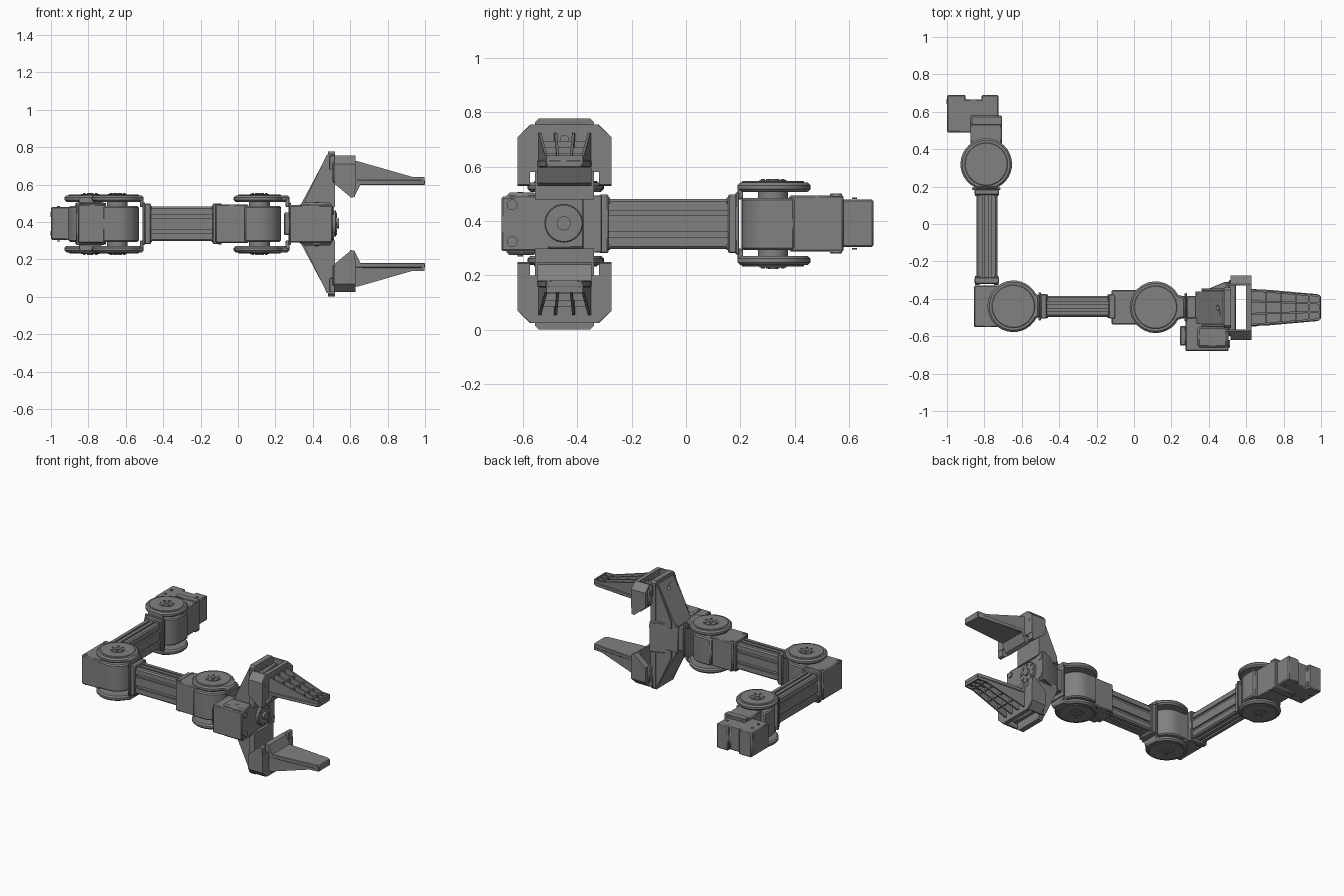
import bpy, bmesh, math
from mathutils import Matrix, Vector

if "Cube" in bpy.data.objects:
    bpy.data.objects.remove(bpy.data.objects["Cube"])

ZC = 0.39   # height of the arm's centre plane
grey = bpy.data.materials.new("mid grey")
grey.diffuse_color = (0.22, 0.22, 0.22, 1)
grey.use_nodes = True
grey.node_tree.nodes["Principled BSDF"].inputs["Base Color"].default_value = grey.diffuse_color
I = Matrix.Identity(4)


def finish(name, bm, M=I, bevel=0, smooth=True):
    bmesh.ops.recalc_face_normals(bm, faces=bm.faces)
    me = bpy.data.meshes.new(name)
    bm.to_mesh(me)
    bm.free()
    me.transform(M)
    me.materials.append(grey)
    ob = bpy.data.objects.new(name, me)
    bpy.context.collection.objects.link(ob)
    if bevel:
        m = ob.modifiers.new("bevel", 'BEVEL')
        m.width, m.segments, m.limit_method = bevel, 1, 'ANGLE'
        m.angle_limit = math.radians(40)
    if smooth:
        bpy.ops.object.select_all(action='DESELECT')
        ob.select_set(True)
        bpy.context.view_layer.objects.active = ob
        bpy.ops.object.shade_smooth_by_angle(angle=math.radians(30))
    return ob


def prism(name, pts, axis, a, b, M=I, bevel=0):
    """Extrude a 2D outline along an axis from a to b."""
    put = {'x': lambda u, v, w: (w, u, v), 'y': lambda u, v, w: (u, w, v),
           'z': lambda u, v, w: (u, v, w)}[axis]
    bm = bmesh.new()
    lo = [bm.verts.new(put(u, v, a)) for u, v in pts]
    hi = [bm.verts.new(put(u, v, b)) for u, v in pts]
    bm.faces.new(lo)
    bm.faces.new(hi)
    n = len(pts)
    for i in range(n):
        j = (i + 1) % n
        bm.faces.new((lo[i], lo[j], hi[j], hi[i]))
    return finish(name, bm, M, bevel)


def box(name, x0, x1, y0, y1, z0, z1, M=I, bevel=0.006):
    return prism(name, [(x0, y0), (x1, y0), (x1, y1), (x0, y1)], 'z', z0, z1, M, bevel)


def disc(name, u, v, r, axis, a, b, M=I, n=32, bevel=0):
    pts = [(u + r * math.cos(2 * math.pi * i / n), v + r * math.sin(2 * math.pi * i / n)) for i in range(n)]
    return prism(name, pts, axis, a, b, M, bevel)


def arc(r, t0, t1, n=28):
    return [(r * math.cos(t0 + (t1 - t0) * i / n), r * math.sin(t0 + (t1 - t0) * i / n)) for i in range(n + 1)]


def joint(tag, x, y, turn, back, w, fork):
    """Rotary joint: servo body towards local -x, fork towards local +x."""
    M = Matrix.Translation((x, y, ZC)) @ Matrix.Rotation(turn, 4, 'Z')
    # servo body with a rounded nose
    prism(tag + "_servo_body", arc(0.115, -math.pi / 2, math.pi / 2) + [(-0.08, 0.115), (-0.08, -0.115)],
          'z', -0.096, 0.096, M, 0.008)
    box(tag + "_servo_rear", -back, -0.06, -w, w, -0.102, 0.105, M)
    disc(tag + "_axle", 0, 0, 0.055, 'z', -0.13, 0.13, M)
    for s, side in ((1, "upper"), (-1, "lower")):
        # round fork cheek with a tongue to the end plate
        out = arc(0.138, 0.5, 2 * math.pi - 0.5) + [(fork, -0.055), (fork, 0.055)]
        prism(f"{tag}_{side}_cheek", out, 'z', s * 0.118, s * 0.152, M, 0.01)
        disc(f"{tag}_{side}_rim", 0, 0, 0.115, 'z', s * 0.15, s * 0.157, M, 40, 0.003)
        disc(f"{tag}_{side}_horn", 0, 0, 0.05, 'z', s * 0.15, s * 0.161, M)
        disc(f"{tag}_{side}_hub", 0, 0, 0.018, 'z', s * 0.15, s * 0.166, M, 12)
        for k in range(6):
            a = k * math.pi / 3
            disc(f"{tag}_{side}_horn_screw", 0.036 * math.cos(a), 0.036 * math.sin(a), 0.007,
                 'z', s * 0.15, s * 0.165, M, 8)
        # screws on the rear of the body
        for t in (-1, 1):
            disc(f"{tag}_{side}_body_screw", -back + 0.022, t * (w - 0.022), 0.01, 'z', s * 0.09, s * 0.109, M, 10)
        # fork leg reaching down to the end plate
        box(f"{tag}_{side}_fork_leg", fork - 0.02, fork, -0.06, 0.06, s * 0.09, s * 0.135, M, 0.003)
    box(tag + "_fork_plate", fork - 0.006, fork + 0.008, -0.075, 0.075, -0.112, 0.115, M, 0.003)
    return M


def link(tag, x, y, turn, length):
    """Slotted beam along local +x with end collars."""
    M = Matrix.Translation((x, y, ZC)) @ Matrix.Rotation(turn, 4, 'Z')
    q = [(0.012, 0.092), (0.012, 0.07), (0.024, 0.07), (0.024, 0.092), (0.047, 0.092), (0.056, 0.083),
         (0.056, 0.05), (0.044, 0.05), (0.044, 0.03), (0.056, 0.03)]
    half = q + [(u, -v) for u, v in reversed(q)]
    prism(tag + "_beam", half + [(-u, -v) for u, v in half], 'x', 0, length, M)
    for a, b, h in ((-0.005, 0.03, 0.108), (length - 0.03, length + 0.005, 0.108)):
        box(tag + "_collar", a, b, -0.066, 0.066, -h, h, M, 0.005)
        for s in (-1, 1):
            for t in (-1, 1):
                disc(tag + "_collar_screw", s * 0.05, t * 0.085, 0.012, 'x', a - 0.006, b + 0.006, M, 10)


# ---- base servo
base = [(-1, 0.49), (-0.725, 0.49), (-0.725, 0.69), (-0.815, 0.69), (-0.815, 0.665),
        (-0.90, 0.665), (-0.90, 0.69), (-1, 0.69)]
prism("base_servo", base, 'z', 0.305, 0.48, I, 0.006)
for z in (0.30, 0.485):
    for x, y in ((-0.96, 0.62), (-0.96, 0.55), (-0.76, 0.62)):
        disc("base_screw", x, y, 0.009, 'z', z - 0.004, z + 0.002, I, 10)
for z in (0.285, 0.492):
    box("base_clip_flange", -0.87, -0.705, 0.53, 0.575, z - 0.004, z + 0.01, I, 0.003)
for z in (0.34, 0.44):
    disc("base_end_screw", 0.655, z, 0.013, 'x', -1.003, -0.99, I, 10)

# ---- arm: three joints and two links
joint("base_joint", -0.79, 0.32, -math.pi / 2, 0.26, 0.083, 0.13)
link("first_link", -0.787, 0.185, -math.pi / 2, 0.50)
joint("elbow_joint", -0.645, -0.44, 0, 0.21, 0.112, 0.14)
link("second_link", -0.495, -0.44, 0, 0.39)
joint("wrist_joint", 0.115, -0.445, 0, 0.235, 0.093, 0.16)

# ---- wrist block and gripper servo
box("wrist_bracket", 0.28, 0.34, -0.53, -0.385, 0.305, 0.47)
box("gripper_mount", 0.33, 0.505, -0.55, -0.375, 0.30, 0.49)
box("gripper_servo", 0.275, 0.505, -0.68, -0.50, 0.29, 0.49)
box("servo_plug", 0.245, 0.28, -0.65, -0.545, 0.33, 0.45)
prism("mount_flare", [(0.33, -0.38), (0.33, -0.375), (0.485, -0.31), (0.51, -0.31), (0.51, -0.38)],
      'z', 0.285, 0.495, I, 0.004)
box("servo_top_lug", 0.34, 0.50, -0.66, -0.55, 0.275, 0.505, I, 0.01)
disc("gripper_horn", -0.45, 0.392, 0.07, 'x', 0.50, 0.525, I, 32, 0.003)
disc("gripper_hub", -0.45, 0.392, 0.026, 'x', 0.50, 0.54, I, 16)
for k in range(8):
    a = k * math.pi / 4
    disc("gripper_horn_screw", -0.45 + 0.052 * math.cos(a), 0.392 + 0.052 * math.sin(a), 0.008, 'x', 0.51, 0.53, I, 8)
for y in (-0.64, -0.335):
    for z in (0.325, 0.46):
        disc("gripper_servo_screw", y, z, 0.02, 'x', 0.50, 0.514, I, 12)
for y in (-0.61, -0.52):
    disc("servo_lid_screw", 0.42, y, 0.01, 'z', 0.27, 0.508, I, 10)

# ---- jaws, mirrored about the centre plane
for s, side in ((1, "upper"), (-1, "lower")):
    M = Matrix.Translation((0, 0, ZC)) @ Matrix.Diagonal((1, 1, s, 1))
    yc = -0.447
    # rail with sloping rear support
    rail = prism(side + "_rail", [(yc - 0.108, 0.09), (yc + 0.108, 0.09), (yc + 0.108, 0.375),
                                  (yc + 0.095, 0.388), (yc - 0.095, 0.388), (yc - 0.108, 0.375)], 'x', 0.48, 0.518, M)
    support = prism(side + "_rail_support", [(0.33, 0.09), (0.345, 0.12), (0.475, 0.365), (0.49, 0.365), (0.49, 0.09)],
                    'y', yc - 0.085, yc + 0.085, M)
    for y in (yc - 0.1, yc + 0.09):
        prism(side + "_support_web", [(0.36, 0.08), (0.36, 0.13), (0.475, 0.37), (0.5, 0.37), (0.5, 0.08)],
              'y', y, y + 0.012, M)
    # carriage frame
    plate = prism(side + "_carriage_plate", [(-0.62, 0.19), (-0.275, 0.19), (-0.275, 0.32), (-0.325, 0.365),
                                             (-0.57, 0.365), (-0.62, 0.32)], 'x', 0.6, 0.628, M)
    wing = [(0.515, 0.32), (0.625, 0.32), (0.625, 0.145), (0.605, 0.14), (0.515, 0.215)]
    for y0, y1, o in ((-0.62, -0.575, 1), (-0.32, -0.275, -1)):
        prism(side + "_carriage_wing", wing, 'y', y0, y1, M)
        c = [(y0, 0.32), (y1, 0.32), (y1 if o > 0 else y0, 0.365)]
        prism(side + "_wing_cap", c, 'x', 0.515, 0.62, M)
    box(side + "_carriage_slider", 0.505, 0.545, -0.6, -0.3, 0.22, 0.33, M)
    for y in (-0.575, -0.33):
        box(side + "_carriage_top", 0.49, 0.62, y, y + 0.012, 0.29, 0.365, M, 0.002)
    # through holes
    for y, z, r, parts in ((yc, 0.312, 0.014, (rail, support, plate)), (-0.594, 0.29, 0.008, (plate,)),
                           (-0.301, 0.29, 0.008, (plate,))):
        cut = disc(side + "_hole_cutter", y, z, r, 'x', 0.3, 0.7, M, 16)
        cut.hide_render = True
        cut.hide_set(True)
        for p in parts:
            m = p.modifiers.new("hole", 'BOOLEAN')
            m.operation, m.object, m.solver = 'DIFFERENCE', cut, 'EXACT'
    # finger: tapering grip plate with ribs on its back
    prism(side + "_finger_pad", [(0.6, yc - 0.1), (0.72, yc - 0.095), (0.98, yc - 0.072), (1, yc - 0.06),
                                 (1, yc + 0.06), (0.98, yc + 0.072), (0.72, yc + 0.095), (0.6, yc + 0.1)],
          'z', 0.208, 0.235, M, 0.004)
    prism(side + "_finger_heel", [(0.6, 0.14), (0.625, 0.15), (0.655, 0.21), (0.6, 0.235)],
          'y', yc - 0.1, yc + 0.1, M)
    for k in (-1, -0.36, 0.36, 1):
        # long ribs converge towards the tip
        bm = bmesh.new()
        prof = [(0.61, 0.215), (0.61, 0.335), (0.64, 0.335), (0.93, 0.252), (0.995, 0.252), (0.995, 0.215)]
        rows = [[bm.verts.new((x, yc + k * (0.094 - (x - 0.6) * 0.08) + d, z)) for x, z in prof] for d in (-0.005, 0.005)]
        for r in rows:
            bm.faces.new(r)
        for i in range(6):
            j = (i + 1) % 6
            bm.faces.new((rows[0][i], rows[0][j], rows[1][j], rows[1][i]))
        finish(side + "_finger_rib", bm, M, 0, False)
    for x in (0.70, 0.78, 0.86, 0.93, 0.988):
        hw = 0.094 - (x - 0.6) * 0.08
        box(side + "_finger_cross_rib", x, x + 0.01, yc - hw, yc + hw, 0.22,
            max(0.252, 0.322 - (x - 0.64) * 0.29), M, 0)
